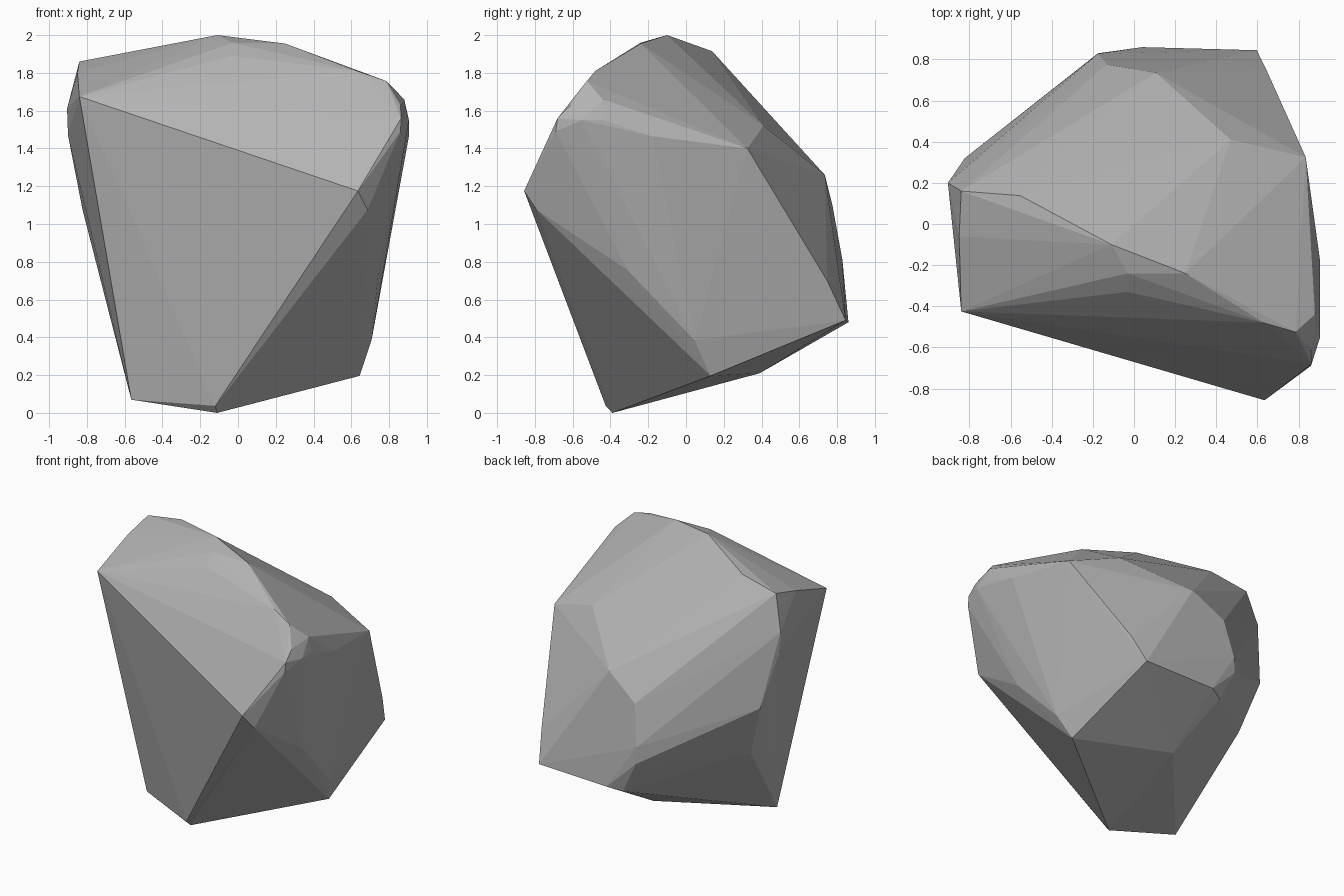
import bpy, bmesh

# Corner points of the boulder; the faceted skin is their convex hull
corners = [
    # crown and front-right shoulder
    (-.11, -.10, 2.0), (-.03, -.24, 1.96), (-.03, -.33, 1.89), (.25, -.24, 1.955),
    (.63, -.48, 1.81), (.785, -.525, 1.757), (.86, -.61, 1.63), (.864, -.68, 1.56),
    (.86, -.69, 1.49), (.88, -.44, 1.66), (.905, -.55, 1.55), (.905, -.44, 1.55),
    # right side
    (.905, -.18, 1.465), (.835, .325, 1.40), (.635, -.857, 1.175), (.686, -.79, 1.075),
    (.745, -.31, .757), (.707, .045, .384), (.644, .13, .196),
    # foot
    (-.11, -.39, 0), (-.12, -.425, .037), (-.565, -.245, .07), (-.01, .39, .21),
    # left side
    (-.84, -.425, 1.675), (-.85, -.06, 1.80), (-.84, .16, 1.86), (-.553, .138, 1.915),
    (-.905, .20, 1.61), (-.90, .20, 1.47), (-.823, .32, 1.075), (-.70, .25, .69),
    (-.42, .23, .47),
    # back
    (.47, .41, 1.52), (.107, .735, 1.26), (-.13, .775, 1.10), (-.175, .828, .81),
    (-.175, .83, .69), (-.06, .815, .455), (.04, .86, .48), (.597, .845, .49),
    (.645, .747, .70),
]

bm = bmesh.new()
for c in corners:
    bm.verts.new(c)
hull = bmesh.ops.convex_hull(bm, input=bm.verts[:])
unused = {g for g in hull["geom_interior"] + hull["geom_unused"]
          if isinstance(g, bmesh.types.BMVert)}
bmesh.ops.delete(bm, geom=list(unused), context='VERTS')
bmesh.ops.recalc_face_normals(bm, faces=bm.faces[:])

mesh = bpy.data.meshes.new("boulder")
bm.to_mesh(mesh)
bm.free()

# One plain stone colour, flat faces
stone = bpy.data.materials.new("grey stone")
stone.diffuse_color = (.45, .45, .45, 1)
mesh.materials.append(stone)
bpy.context.collection.objects.link(bpy.data.objects.new("boulder", mesh))
